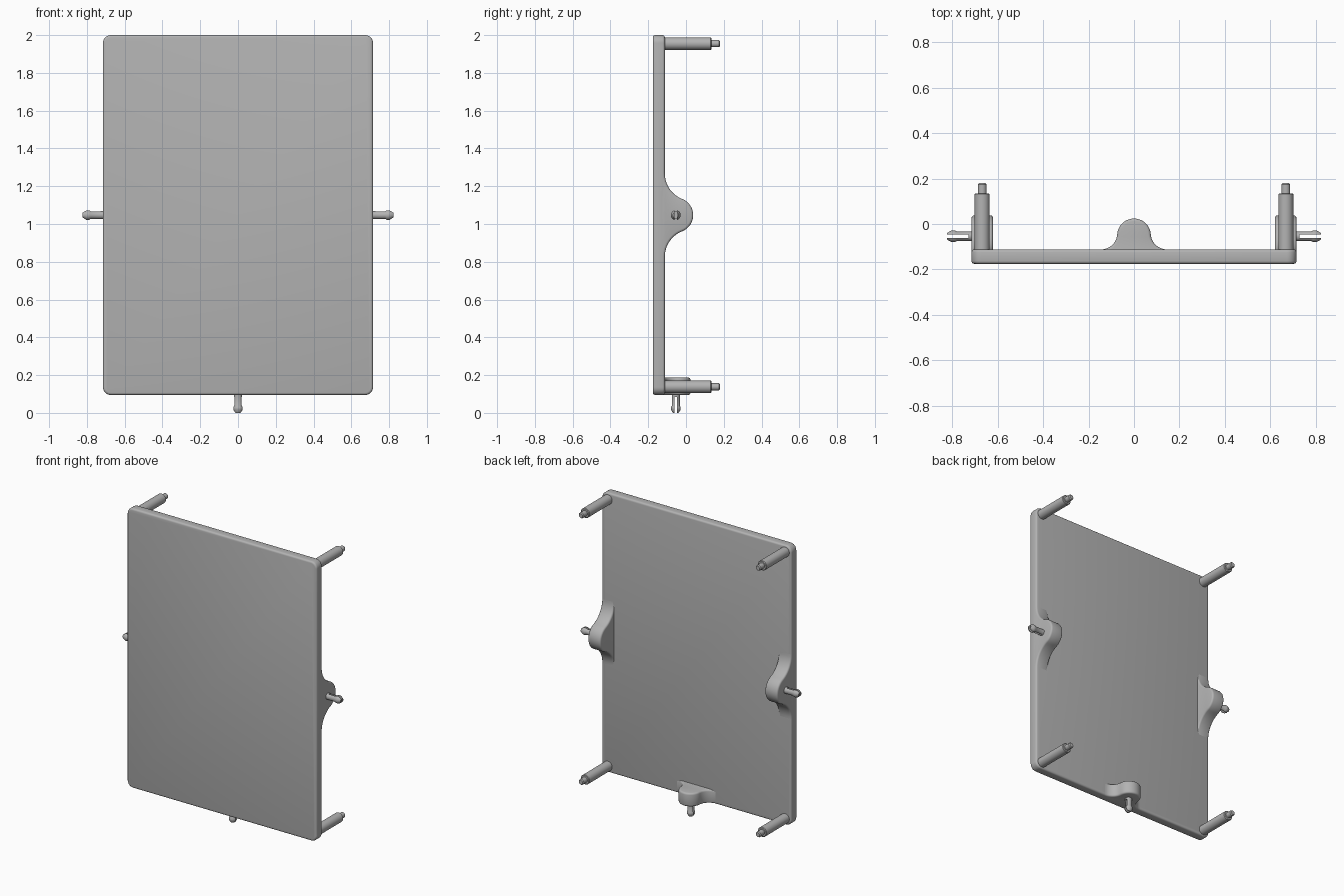
import bpy
import bmesh
from math import pi, sin, cos, asin, atan2, radians

cube = bpy.data.objects.get("Cube")
if cube:
    bpy.data.objects.remove(cube, do_unlink=True)

grey = bpy.data.materials.new("plain_grey")
grey.use_nodes = True
colour = (0.45, 0.45, 0.45, 1)
grey.diffuse_color = colour
grey.node_tree.nodes["Principled BSDF"].inputs["Base Color"].default_value = colour

FRONT, BACK = -0.175, -0.112
HALF_W, BOTTOM, TOP = 0.715, 0.095, 2.0
EDGE = 0.012                      # rounding of the outer edges
PIN_Y, PIN_Z = -0.054, 1.047


def loft(name, rings):
    """Skin a list of equal-length rings and cap both ends."""
    bm = bmesh.new()
    rows = [[bm.verts.new(p) for p in ring] for ring in rings]
    n = len(rows[0])
    for a, b in zip(rows, rows[1:]):
        for i in range(n):
            j = (i + 1) % n
            bm.faces.new((a[i], a[j], b[j], b[i]))
    bm.faces.new(rows[0])
    bm.faces.new(rows[-1])
    bmesh.ops.recalc_face_normals(bm, faces=bm.faces)
    mesh = bpy.data.meshes.new(name)
    bm.to_mesh(mesh)
    bm.free()
    mesh.materials.append(grey)
    obj = bpy.data.objects.new(name, mesh)
    bpy.context.collection.objects.link(obj)
    bpy.ops.object.select_all(action='DESELECT')
    obj.select_set(True)
    bpy.context.view_layer.objects.active = obj
    bpy.ops.object.shade_smooth_by_angle(angle=radians(35))
    return obj


def arc(cx, cy, r, start, end, steps):
    return [(cx + r * cos(start + (end - start) * i / steps),
             cy + r * sin(start + (end - start) * i / steps))
            for i in range(steps + 1)]


def rounded_steps(depth):
    """(position, inset) pairs for a slab with rounded edges."""
    quarter = [(EDGE * (1 - cos(t)), EDGE * (1 - sin(t)))
               for t in (0, pi / 6, pi / 3, pi / 2)]
    return quarter + [(depth - w, d) for w, d in reversed(quarter)]


# Flat cover plate
def plate_ring(y, inset):
    r = 0.042
    x, mid, half = HALF_W - r, (TOP + BOTTOM) / 2, (TOP - BOTTOM) / 2 - r
    pts = []
    for k, (sx, sz) in enumerate(((1, 1), (-1, 1), (-1, -1), (1, -1))):
        pts += arc(sx * x, mid + sz * half, r - inset, k * pi / 2, (k + 1) * pi / 2, 8)
    return [(px, y, pz) for px, pz in pts]


loft("cover_plate", [plate_ring(FRONT + w, d) for w, d in rounded_steps(BACK - FRONT)])


# Bell-shaped lugs that carry the pins
def lug_profile(height, r, reach, d):
    flare = (height ** 2 + reach ** 2 - r ** 2) / (2 * (height + r))
    a = atan2(flare - height, reach)
    right = arc(reach, flare, flare + d, -pi / 2, a - pi, 12)
    crown = arc(0, height, r - d, a, pi - a, 24)[1:-1]
    left = [(-u, v) for u, v in reversed(right)]
    return [(reach, -0.03)] + right + crown + left + [(-reach, -0.03)]


def lug(name, height, r, reach, depth, place):
    loft(name, [[place(u, BACK + v, w) for u, v in lug_profile(height, r, reach, d)]
                for w, d in rounded_steps(depth)])


# Split snap pins with a barbed head: (distance from plate edge, radius)
SHANK = [(-0.04, 0.021), (0.012, 0.021)]
PRONG = [(0.012, 0.021), (0.06, 0.021), (0.068, 0.026), (0.082, 0.026), (0.1, 0.015)]
GAP = 0.007


def snap_pin(name, length, place):
    k = length / PRONG[-1][0]
    loft(name + "_shank", [[place(u, PIN_Y + v, -w * k)
                            for u, v in arc(0, 0, r, 0, 2 * pi, 24)[:-1]]
                           for w, r in SHANK])
    for side, label in ((1, "back"), (-1, "front")):
        rings = []
        for w, r in PRONG:
            a = asin(GAP / r)
            rings.append([place(u, PIN_Y + side * v, -w * k)
                          for u, v in arc(0, 0, r, a, pi - a, 14)])
        loft(name + "_" + label + "_prong", rings)


# Corner standoffs with a thinner tip: (y, radius)
POST = [(-0.13, 0.033), (0.131, 0.033), (0.135, 0.029), (0.135, 0.019),
        (0.174, 0.019), (0.18, 0.014)]

for s, side in ((1, "left"), (-1, "right")):
    def at_side(u, y, w, s=s):
        return (s * (HALF_W - w), y, PIN_Z + u)

    lug(side + "_lug", 0.058, 0.092, 0.22, 0.095, at_side)
    snap_pin(side + "_pin", 0.107, at_side)
    for z, level in ((1.955, "upper"), (0.138, "lower")):
        loft(f"{level}_{side}_standoff",
             [[(s * 0.668 + u, y, z + v) for u, v in arc(0, 0, r, 0, 2 * pi, 32)[:-1]]
              for y, r in POST])


def at_bottom(u, y, w):
    return (u, y, BOTTOM + w)


lug("bottom_lug", 0.062, 0.074, 0.145, 0.092, at_bottom)
snap_pin("bottom_pin", BOTTOM, at_bottom)
